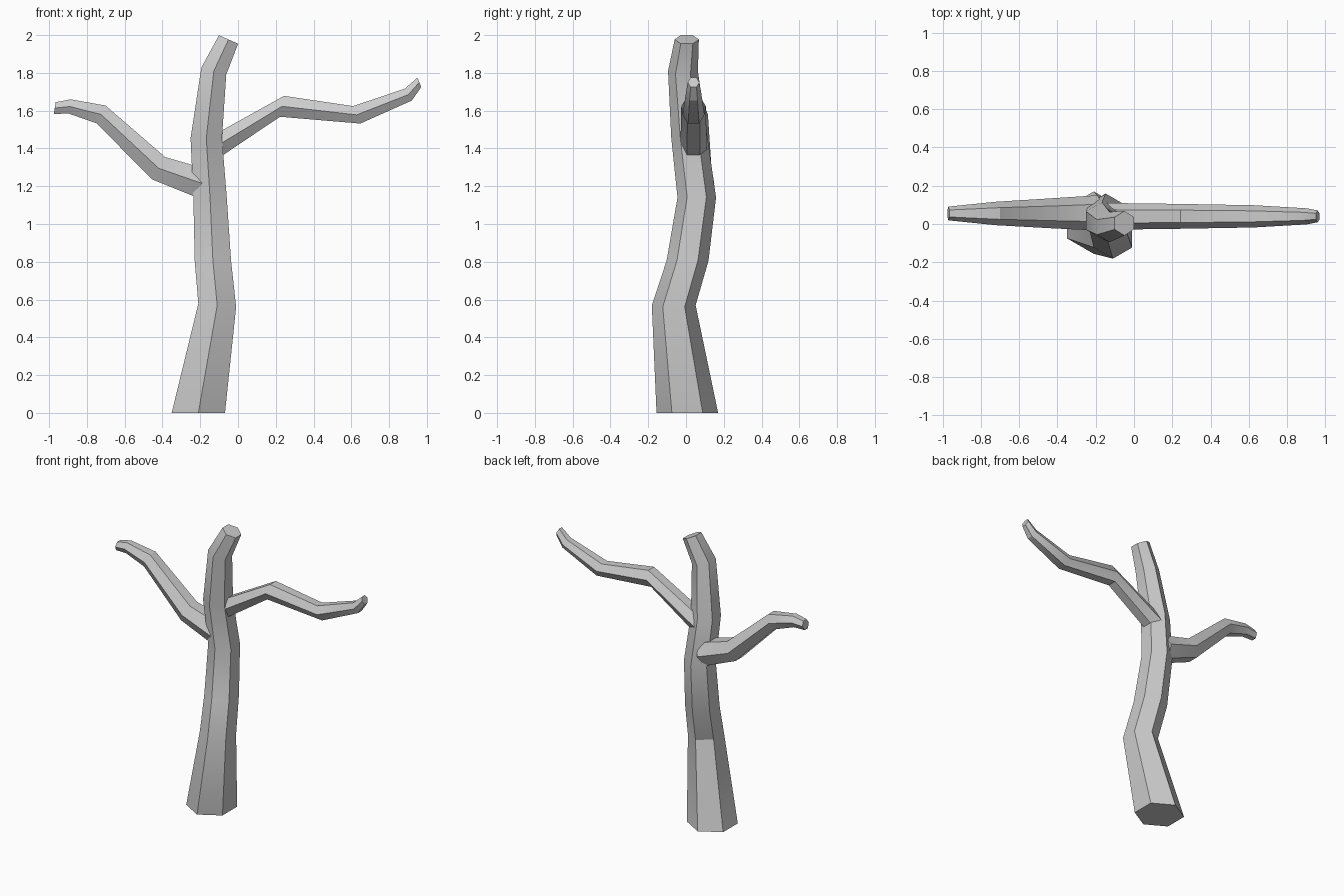
import bpy, bmesh, math
from mathutils import Vector

if "Cube" in bpy.data.objects:
    bpy.data.objects.remove(bpy.data.objects["Cube"])

SIDES = 6

def limb(name, rings):
    """Six-sided tapering limb; each ring is (x, y, z, radius, tilt of the ring in the xz plane)."""
    bm = bmesh.new()
    loops = []
    for x, y, z, r, tilt in rings:
        t = math.radians(tilt)
        u = Vector((math.cos(t), 0, math.sin(t)))
        v = Vector((0, 1, 0))
        loop = []
        for i in range(SIDES):
            a = 2 * math.pi * i / SIDES
            loop.append(bm.verts.new(Vector((x, y, z)) + v * r * math.cos(a) + u * r * math.sin(a)))
        loops.append(loop)
    for lo, hi in zip(loops, loops[1:]):
        for i in range(SIDES):
            j = (i + 1) % SIDES
            bm.faces.new((lo[i], lo[j], hi[j], hi[i]))
    bm.faces.new(loops[0])
    bm.faces.new(loops[-1])
    bmesh.ops.recalc_face_normals(bm, faces=bm.faces)
    me = bpy.data.meshes.new(name)
    bm.to_mesh(me)
    bm.free()
    ob = bpy.data.objects.new(name, me)
    bpy.context.collection.objects.link(ob)
    bpy.ops.object.select_all(action='DESELECT')
    ob.select_set(True)
    bpy.context.view_layer.objects.active = ob
    bpy.ops.object.shade_smooth_by_angle(angle=math.radians(30))
    return ob

# Crooked trunk, cut off at the top
limb("trunk", [
    (-0.21, 0.007, 0.0, 0.163, 0),
    (-0.11, -0.065, 0.57, 0.116, -5),
    (-0.133, 0.008, 0.805, 0.111, 2),
    (-0.148, 0.057, 1.14, 0.102, 2),
    (-0.168, 0.018, 1.455, 0.096, 0),
    (-0.128, -0.016, 1.81, 0.079, -16),
    (-0.05, 0.004, 1.977, 0.064, -24),
])

# Lower branch on the left
limb("left_branch", [
    (-0.19, 0.058, 1.215, 0.092, 72),
    (-0.42, 0.056, 1.295, 0.079, 60),
    (-0.725, 0.055, 1.58, 0.061, 63),
    (-0.89, 0.055, 1.622, 0.044, 83),
    (-0.97, 0.055, 1.614, 0.036, 81),
])

# Higher branch on the right
limb("right_branch", [
    (-0.15, 0.04, 1.39, 0.07, 120),
    (0.233, 0.04, 1.623, 0.065, 79),
    (0.628, 0.04, 1.578, 0.058, 113),
    (0.902, 0.04, 1.685, 0.042, 120),
    (0.96, 0.04, 1.75, 0.031, 112),
])
